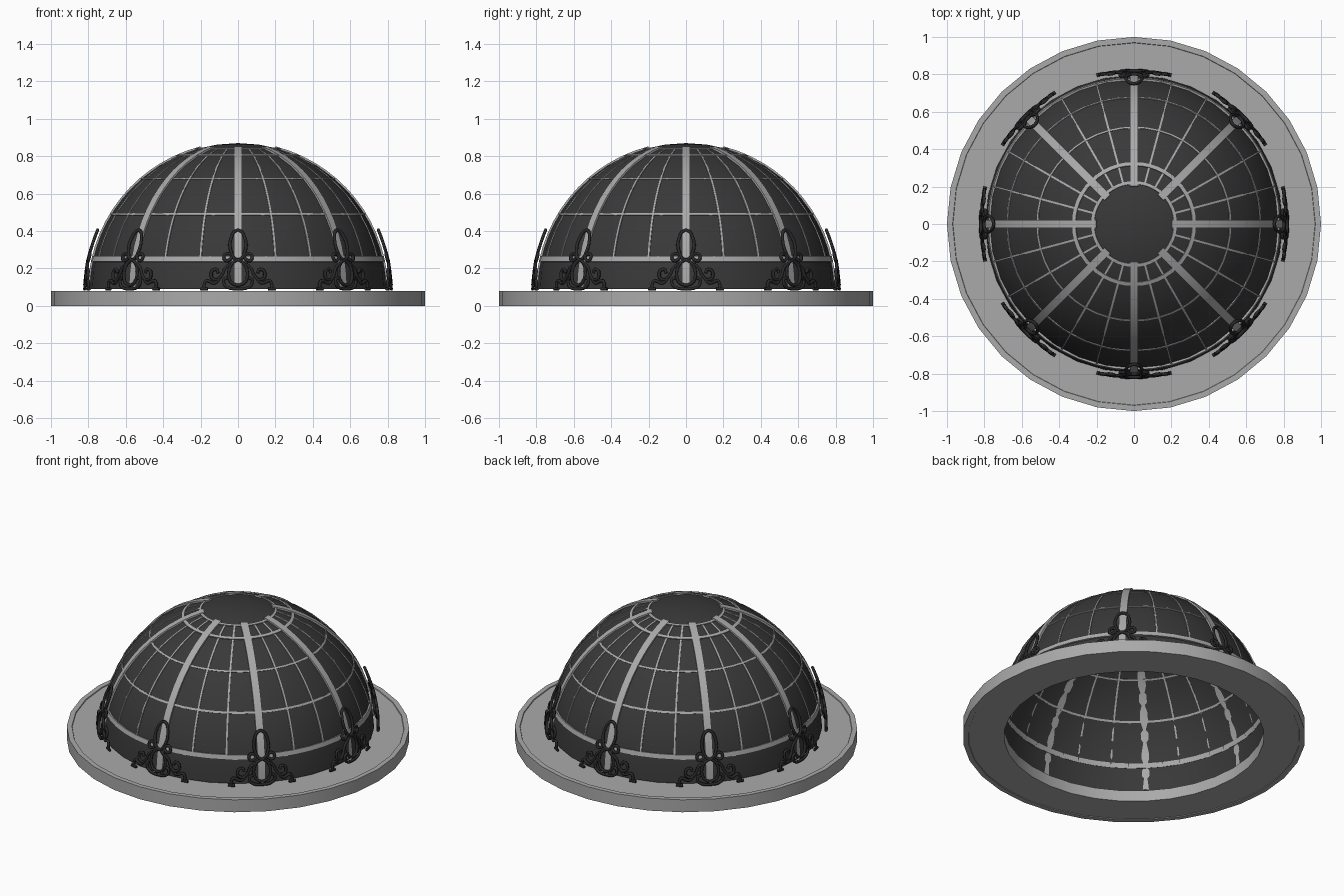
import bpy, bmesh, math
from mathutils import Vector

if "Cube" in bpy.data.objects:
    bpy.data.objects.remove(bpy.data.objects["Cube"])

CZ = 0.075     # height of the dome's sphere centre
R = 0.795      # dome radius
TAU = math.tau


def material(name, v):
    m = bpy.data.materials.new(name)
    m.diffuse_color = (v, v, v, 1)
    m.use_nodes = True
    m.node_tree.nodes["Principled BSDF"].inputs["Base Color"].default_value = m.diffuse_color
    return m


DARK = material("dark_panel", 0.04)
IRON = material("black_iron", 0.022)
GREY = material("grey_metal", 0.4)


def finish(bm, name, mat, angle=35):
    bmesh.ops.recalc_face_normals(bm, faces=bm.faces)
    me = bpy.data.meshes.new(name)
    bm.to_mesh(me)
    bm.free()
    ob = bpy.data.objects.new(name, me)
    bpy.context.collection.objects.link(ob)
    me.materials.append(mat)
    bpy.ops.object.select_all(action='DESELECT')
    ob.select_set(True)
    bpy.context.view_layer.objects.active = ob
    bpy.ops.object.shade_smooth_by_angle(angle=math.radians(angle))
    return ob


def lathe(bm, profile, n, closed):
    rings = [[bm.verts.new((r * math.cos(TAU * i / n), r * math.sin(TAU * i / n), z))
              for i in range(n)] for r, z in profile]
    pairs = list(zip(rings, rings[1:]))
    if closed:
        pairs.append((rings[-1], rings[0]))
    for a, b in pairs:
        for i in range(n):
            j = (i + 1) % n
            bm.faces.new((a[i], a[j], b[j], b[i]))
    return rings


def lat_of_z(z):
    return math.asin((z - CZ) / R)


def on_sphere(lat, r):
    return r * math.cos(lat), CZ + r * math.sin(lat)


def hoop(bm, lat, width, r0, r1):
    d = width / 2 / R
    prof = [on_sphere(lat - d, r0), on_sphere(lat - d, r1),
            on_sphere(lat + d, r1), on_sphere(lat + d, r0)]
    lathe(bm, prof, 48, True)


def meridian(bm, lon, lat0, lat1, width, r0, r1, n=14):
    out = Vector((math.cos(lon), math.sin(lon), 0))
    side = Vector((-math.sin(lon), math.cos(lon), 0)) * width / 2
    loops = []
    for k in range(n + 1):
        lat = lat0 + (lat1 - lat0) * k / n
        loop = []
        for r, s in ((r0, -1), (r1, -1), (r1, 1), (r0, 1)):
            x, z = on_sphere(lat, r)
            loop.append(bm.verts.new(out * x + side * s + Vector((0, 0, z))))
        loops.append(loop)
    for a, b in zip(loops, loops[1:]):
        for i in range(4):
            bm.faces.new((a[i], a[(i + 1) % 4], b[(i + 1) % 4], b[i]))
    bm.faces.new(loops[0])
    bm.faces.new(loops[-1])


# base ring with a small raised lip above and below
bm = bmesh.new()
lathe(bm, [(0.76, 0.004), (0.968, 0.004), (0.97, 0), (1, 0), (1, 0.08),
           (0.97, 0.08), (0.968, 0.075), (0.76, 0.075)], 32, True)
finish(bm, "base_ring", GREY)

# dome shell
bm = bmesh.new()
low = lat_of_z(0.089)
prof = [on_sphere(low + (math.pi / 2 - low) * k / 11, R) for k in range(11)]
rings = lathe(bm, prof, 32, False)
top = bm.verts.new((0, 0, CZ + R))
for i in range(32):
    bm.faces.new((rings[-1][i], rings[-1][(i + 1) % 32], top))
finish(bm, "dome_shell", DARK)

# horizontal hoops
bm = bmesh.new()
for lat, w, r1 in ((lat_of_z(0.25), 0.03, 0.802), (lat_of_z(0.49), 0.012, 0.798),
                   (lat_of_z(0.68), 0.01, 0.797), (math.acos(0.32 / R), 0.02, 0.801),
                   (math.acos(0.22 / R), 0.016, 0.800)):
    hoop(bm, lat, w, 0.790, r1)
finish(bm, "dome_hoops", GREY)

# eight broad ribs and two thin bars between each pair
bm = bmesh.new()
for i in range(24):
    lon = TAU * i / 24
    if i % 3 == 0:
        meridian(bm, lon, lat_of_z(0.1), math.acos(0.2 / R), 0.045, 0.7925, 0.803)
    else:
        meridian(bm, lon, lat_of_z(0.25), math.acos(0.22 / R), 0.01, 0.791, 0.797)
finish(bm, "dome_ribs", GREY)


def smooth_path(p, closed, steps=5):
    n = len(p)
    def get(i):
        return Vector(p[i % n] if closed else p[max(0, min(n - 1, i))])
    out = []
    for i in range(n if closed else n - 1):
        a, b, c, d = (get(i + k) for k in (-1, 0, 1, 2))
        for s in range(steps):
            t = s / steps
            out.append(0.5 * (2 * b + (c - a) * t + (2 * a - 5 * b + 4 * c - d) * t * t
                              + (3 * b - a - 3 * c + d) * t ** 3))
    if not closed:
        out.append(get(n - 1))
    return out


# wrought-iron ornament paths in flat (sideways, height) coordinates
drop = [(0, 0.405), (0.03, 0.385), (0.045, 0.33), (0.035, 0.28), (0.015, 0.25),
        (-0.015, 0.25), (-0.035, 0.28), (-0.045, 0.33), (-0.03, 0.385)]
belly = [(0, 0.245), (0.04, 0.215), (0.05, 0.165), (0.035, 0.125), (0, 0.11),
         (-0.035, 0.125), (-0.05, 0.165), (-0.04, 0.215)]
side_paths = [
    ([(0.035, 0.265), (0.055, 0.28), (0.075, 0.27), (0.075, 0.25), (0.06, 0.24), (0.04, 0.25)], True),
    ([(0.04, 0.225), (0.07, 0.2), (0.085, 0.165), (0.11, 0.14), (0.14, 0.15),
      (0.14, 0.185), (0.115, 0.195), (0.105, 0.175)], False),
    ([(0.1, 0.145), (0.125, 0.12), (0.165, 0.135), (0.18, 0.115), (0.178, 0.09)], False),
    ([(0.16, 0.09), (0.2, 0.09)], False),
    ([(0.0, 0.09), (0.04, 0.093), (0.07, 0.11), (0.075, 0.14), (0.055, 0.15)], False),
]
paths = [(drop, True), (belly, True)]
for pts, closed in side_paths:
    paths += [(pts, closed), ([(-u, z) for u, z in pts], closed)]

for k in range(8):
    cu = bpy.data.curves.new("ornament", 'CURVE')
    cu.dimensions = '3D'
    cu.bevel_depth = 0.009
    cu.bevel_resolution = 1
    cu.use_fill_caps = True
    for pts, closed in paths:
        path = smooth_path(pts, closed)
        sp = cu.splines.new('POLY')
        sp.points.add(len(path) - 1)
        sp.use_cyclic_u = closed
        for q, (u, z) in zip(sp.points, path):
            r = math.sqrt(0.82 ** 2 - (z - CZ) ** 2)
            a = TAU * k / 8 + u / 0.81
            q.co = (r * math.cos(a), r * math.sin(a), z, 1)
    ob = bpy.data.objects.new("iron_ornament_%d" % (k + 1), cu)
    bpy.context.collection.objects.link(ob)
    cu.materials.append(IRON)
    bpy.ops.object.select_all(action='DESELECT')
    ob.select_set(True)
    bpy.context.view_layer.objects.active = ob
    bpy.ops.object.convert(target='MESH')
